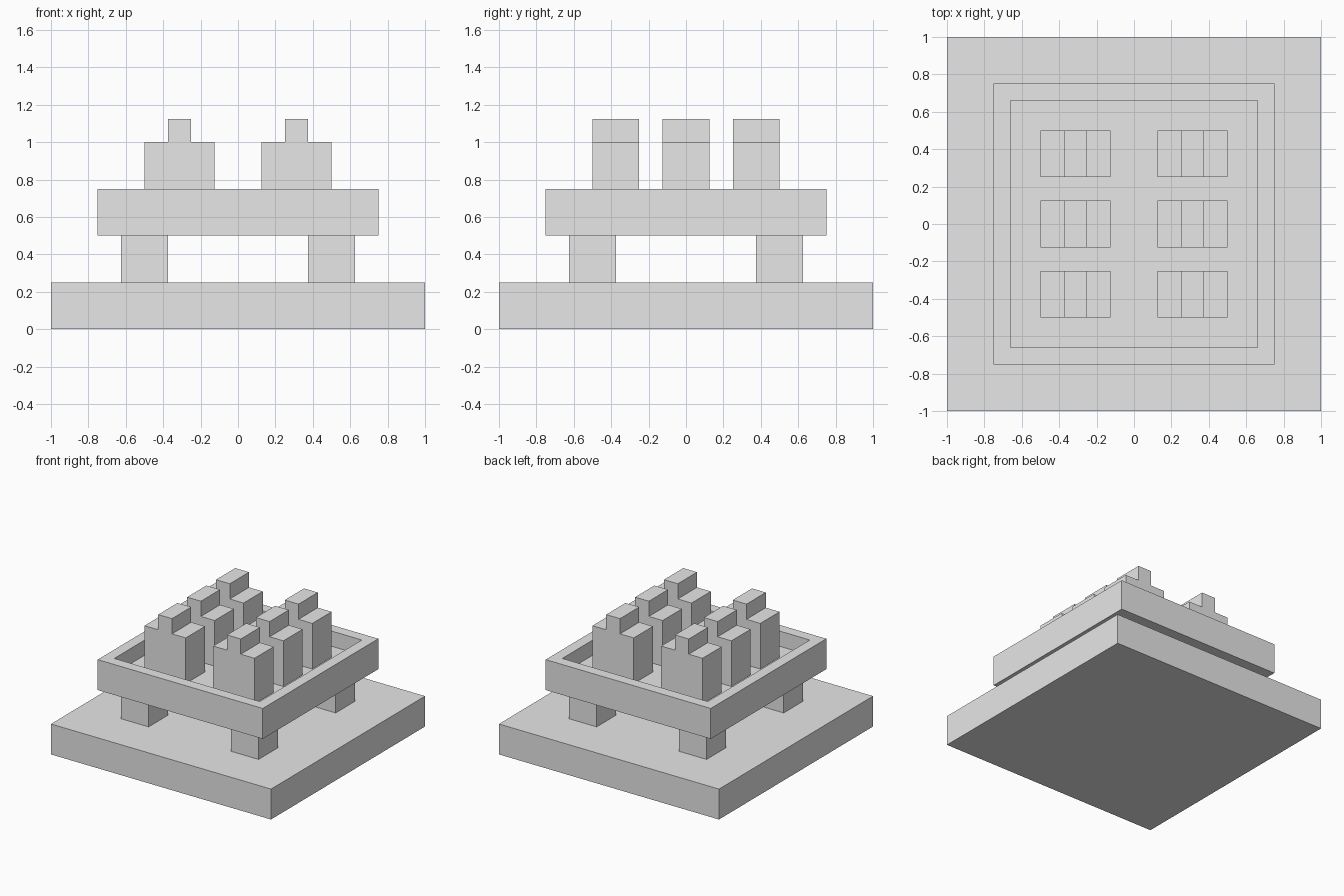
import bpy
import bmesh
from mathutils import Matrix, Vector

cube = bpy.data.objects.get("Cube")
if cube:
    bpy.data.objects.remove(cube, do_unlink=True)

U = 0.125  # building module: every size is a multiple of it

grey = bpy.data.materials.new("light_grey")
grey.use_nodes = True
grey.diffuse_color = (0.8, 0.8, 0.8, 1)
grey.node_tree.nodes["Principled BSDF"].inputs["Base Color"].default_value = grey.diffuse_color


def add_object(name, bm):
    bmesh.ops.recalc_face_normals(bm, faces=bm.faces)
    mesh = bpy.data.meshes.new(name)
    bm.to_mesh(mesh)
    bm.free()
    mesh.materials.append(grey)
    obj = bpy.data.objects.new(name, mesh)
    bpy.context.collection.objects.link(obj)
    return obj


def box_mesh(centre, size):
    bm = bmesh.new()
    place = Matrix.Translation(Vector(centre) * U) @ Matrix.Diagonal((*(s * U for s in size), 1))
    bmesh.ops.create_cube(bm, size=1, matrix=place)
    return bm


# Base slab
add_object("base", box_mesh((0, 0, 1), (16, 16, 2)))

# Four legs
for side, x in (("right", -4), ("left", 4)):
    for end, y in (("front", -4), ("back", 4)):
        add_object(f"{end}_{side}_leg", box_mesh((x, y, 3), (2, 2, 2)))

# Tray with a sunken floor inside a rim
tray = box_mesh((0, 0, 5), (12, 12, 2))
tray.normal_update()
top = max(tray.faces, key=lambda f: f.calc_center_median().z)
bmesh.ops.inset_region(tray, faces=[top], thickness=U)
floor = bmesh.ops.extrude_face_region(tray, geom=[top])["geom"]
bmesh.ops.delete(tray, geom=[top], context='FACES_ONLY')
bmesh.ops.translate(tray, vec=(0, 0, -U),
                    verts=[v for v in floor if isinstance(v, bmesh.types.BMVert)])
add_object("tray", tray)

# Stepped blocks: one extruded profile, two columns of three
PROFILE = [(-1.5, 5), (1.5, 5), (1.5, 8), (0.5, 8),
           (0.5, 9), (-0.5, 9), (-0.5, 8), (-1.5, 8)]


def stepped_block(name, x, y):
    bm = bmesh.new()
    face = bm.faces.new([bm.verts.new(((x + px) * U, (y - 1) * U, pz * U)) for px, pz in PROFILE])
    new = bmesh.ops.extrude_face_region(bm, geom=[face], use_keep_orig=True)["geom"]
    bmesh.ops.translate(bm, vec=(0, 2 * U, 0),
                        verts=[v for v in new if isinstance(v, bmesh.types.BMVert)])
    add_object(name, bm)


for side, x in (("right", -2.5), ("left", 2.5)):
    for row, y in (("front", -3), ("middle", 0), ("back", 3)):
        stepped_block(f"{row}_{side}_block", x, y)
